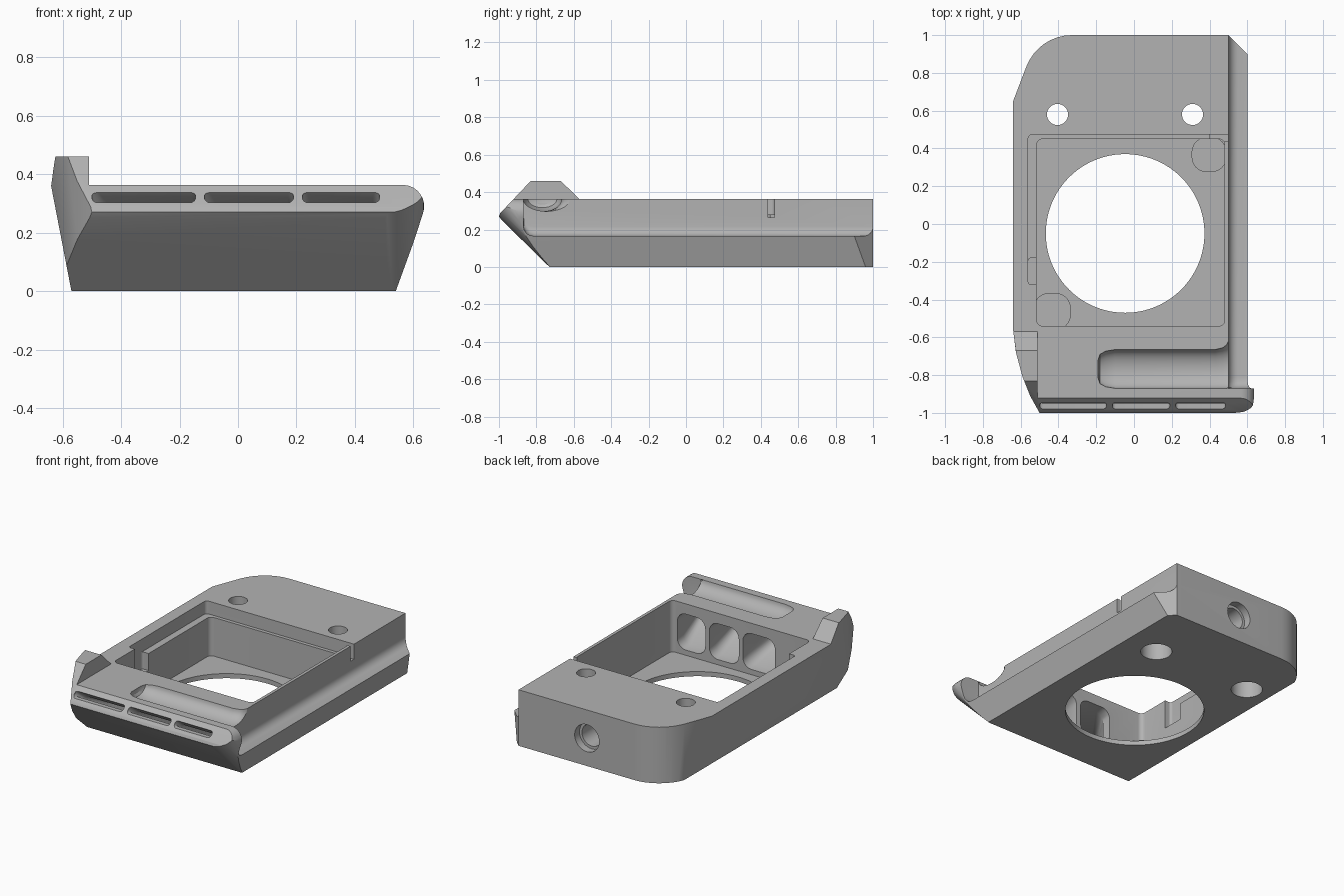
import bpy, bmesh
from math import sin, cos, pi, radians

if "Cube" in bpy.data.objects:
    bpy.data.objects.remove(bpy.data.objects["Cube"])

grey = bpy.data.materials.new("plain_grey")
grey.use_nodes = True
grey.diffuse_color = (0.45, 0.45, 0.45, 1)
grey.node_tree.nodes["Principled BSDF"].inputs["Base Color"].default_value = (0.45, 0.45, 0.45, 1)


def loft(name, rings):
    """Closed solid through rings of equal point count."""
    bm = bmesh.new()
    loops = [[bm.verts.new(p) for p in ring] for ring in rings]
    n = len(loops[0])
    for a, b in zip(loops, loops[1:]):
        for i in range(n):
            j = (i + 1) % n
            bm.faces.new((a[i], a[j], b[j], b[i]))
    bm.faces.new(loops[0])
    bm.faces.new(loops[-1])
    bmesh.ops.recalc_face_normals(bm, faces=bm.faces)
    mesh = bpy.data.meshes.new(name)
    bm.to_mesh(mesh)
    bm.free()
    obj = bpy.data.objects.new(name, mesh)
    bpy.context.collection.objects.link(obj)
    mesh.materials.append(grey)
    return obj


def prism(name, pts, axis, lo, hi):
    """Extrude a 2D outline along x, y or z."""
    def place(p, t):
        q = list(p)
        q.insert("xyz".index(axis), t)
        return q
    return loft(name, [[place(p, t) for p in pts] for t in (lo, hi)])


def rounded(a0, a1, b0, b1, r, seg=6):
    """Rounded rectangle outline."""
    pts = []
    corners = [(a1 - r, b1 - r), (a0 + r, b1 - r), (a0 + r, b0 + r), (a1 - r, b0 + r)]
    for k, (ca, cb) in enumerate(corners):
        for i in range(seg + 1):
            t = (k + i / seg) * pi / 2
            pts.append((ca + r * cos(t), cb + r * sin(t)))
    return pts


def circle(a, b, r, n=32):
    return [(a + r * cos(2 * pi * i / n), b + r * sin(2 * pi * i / n)) for i in range(n)]


def arc(a, b, ra, rb, start, end, n=8):
    return [(a + ra * cos(radians(start + (end - start) * i / n)),
             b + rb * sin(radians(start + (end - start) * i / n))) for i in range(n + 1)]


def boolean(obj, tool, op):
    mod = obj.modifiers.new(op, "BOOLEAN")
    mod.operation = op
    mod.solver = "EXACT"
    mod.object = tool
    bpy.context.view_layer.objects.active = obj
    bpy.ops.object.modifier_apply(modifier=mod.name)
    bpy.data.objects.remove(tool)


TOP = 0.363

# Cross-section of the body, with the raised tab and the rounded lip
section = [(-0.57, 0), (-0.64, TOP), (-0.625, 0.46), (-0.51, 0.46), (-0.51, TOP)]
section += arc(0.565, 0.29, 0.072, TOP - 0.29, 90, -20)
section += [(0.6, 0.165), (0.54, 0)]
body = prism("body", section, "y", -1.2, 1)

# Side profile: undercut nose, sloped tab
profile = [(-0.73, 0), (-0.985, 0.25), (-1, 0.27), (-0.993, 0.288), (-0.83, 0.46),
           (-0.67, 0.46), (-0.57, TOP), (1.1, TOP), (1.1, 0)]
boolean(body, prism("side_shape", profile, "x", -1, 1), "INTERSECT")

# Plan outline; the front left corner leans with the nose slope
plan = [(0.7, 0.8), (0.5, 1), (0.5, 1.1), (-0.33, 1.1)]
plan += arc(-0.33, 0.73, 0.26, 0.27, 90, 158)
plan += [(-0.64, 0.65), (-0.64, -0.56), (-0.625, -0.68), (-0.59, -0.81), (-0.55, -0.91),
         (-0.5, -1), (-0.44, -1.1), (0.3, -1.1)]
plan += arc(0.51, -0.86, 0.127, 0.142, -90, 0)
plan += [(0.65, -0.75)]
rings = []
for z in (-0.1, 0.6):
    rings.append([(x, y + (0.27 - z if x > 0 and y < -0.5 else 0), z) for x, y in plan])
boolean(body, loft("plan_shape", rings), "INTERSECT")

# Long side groove with filleted foot, closed at the lip
groove = [(0.5, 0.6)] + arc(0.55, 0.215, 0.05, 0.05, 180, 270, 6) + [(0.75, 0.165), (0.75, 0.6)]
steps = [(-0.87, 0.06), (-0.866, 0.035), (-0.852, 0.014), (-0.835, 0.004), (-0.81, 0), (1.1, 0)]
rings = [[(x, y, z if z > 0.5 else z + lift) for x, z in groove] for y, lift in steps]
boolean(body, loft("groove_cut", rings), "DIFFERENCE")

# Scooped trough on the front, flaring into the groove
rings = []
for x, back, size in [(-0.19, -0.72, 0.45), (-0.18, -0.69, 0.7), (-0.15, -0.673, 0.88),
                      (-0.1, -0.665, 1), (0.43, -0.665, 1), (0.47, -0.655, 1),
                      (0.49, -0.64, 1), (0.503, -0.615, 1), (0.56, -0.615, 1)]:
    front = -0.87 if size == 1 else -1.535 - back
    mid, half = (front + back) / 2, (back - front) / 2
    ring = arc(mid, TOP, half, 0.066 * size, 180, 360, 14)
    rings.append([(x, y, z) for y, z in ring] + [(x, back, 0.5), (x, front, 0.5)])
boolean(body, loft("trough_cut", rings), "DIFFERENCE")

# Main pocket, cover seat and side notch
for outline, floor in [(rounded(-0.515, 0.48, -0.54, 0.45, 0.03), 0.03),
                       (rounded(-0.56, 0.47, -0.32, 0.473, 0.02), 0.28),
                       (rounded(-0.56, -0.4, -0.32, -0.18, 0.015), 0.17)]:
    tool = prism("pocket_cut", outline, "z", floor, 0.7)
    if floor == 0.28:
        # the seat only removes material beside the pocket
        boolean(body, tool, "DIFFERENCE")
    else:
        boolean(body, tool, "DIFFERENCE")
slit = [(0.4, 0.438), (0.6, 0.438), (0.6, 0.473), (0.4, 0.473)]
boolean(body, prism("slit_cut", slit, "z", 0.265, 0.7), "DIFFERENCE")

# Corner pads on the pocket floor
for pad in (rounded(-0.53, -0.335, -0.56, -0.365, 0.08),
            rounded(0.305, 0.49, 0.275, 0.46, 0.08)):
    boolean(body, prism("corner_pad", pad, "z", 0.01, 0.06), "UNION")

# Round window, screw holes with counterbores, rear bore
boolean(body, prism("window_cut", circle(-0.047, -0.05, 0.42, 96), "z", -0.1, 0.2), "DIFFERENCE")
for x in (-0.405, 0.31):
    boolean(body, prism("screw_cut", circle(x, 0.58, 0.056), "z", -0.1, 0.6), "DIFFERENCE")
    boolean(body, prism("counterbore_cut", circle(x, 0.58, 0.095), "z", -0.1, 0.13), "DIFFERENCE")
for r, depth in ((0.088, 0.95), (0.07, 0.7)):
    boolean(body, prism("bore_cut", circle(0.01, 0.18, r), "y", depth, 1.1), "DIFFERENCE")

# Air ducts from the pocket wall to the front slots
for wa, wb, sa, sb in [(-0.26, -0.03, -0.5, -0.145), (0, 0.21, -0.115, 0.19), (0.24, 0.44, 0.22, 0.485)]:
    rings = []
    for y, f, lo, hi, r in [(-0.5, 0, 0.06, 0.3, 0.06), (-0.6, 0, 0.07, 0.29, 0.06),
                            (-0.8, 0.5, 0.16, 0.265, 0.04), (-0.9, 0.85, 0.24, 0.295, 0.024),
                            (-0.95, 1, 0.303, 0.34, 0.018), (-1.05, 1, 0.303, 0.34, 0.018)]:
        x0, x1 = wa + (sa - wa) * f, wb + (sb - wb) * f
        rings.append([(x, y, z) for x, z in rounded(x0, x1, lo, hi, r)])
    boolean(body, loft("duct_cut", rings), "DIFFERENCE")

# Smooth the curved surfaces, keep edges crisp
body.select_set(True)
bpy.context.view_layer.objects.active = body
bpy.ops.object.shade_smooth_by_angle(angle=radians(28))
